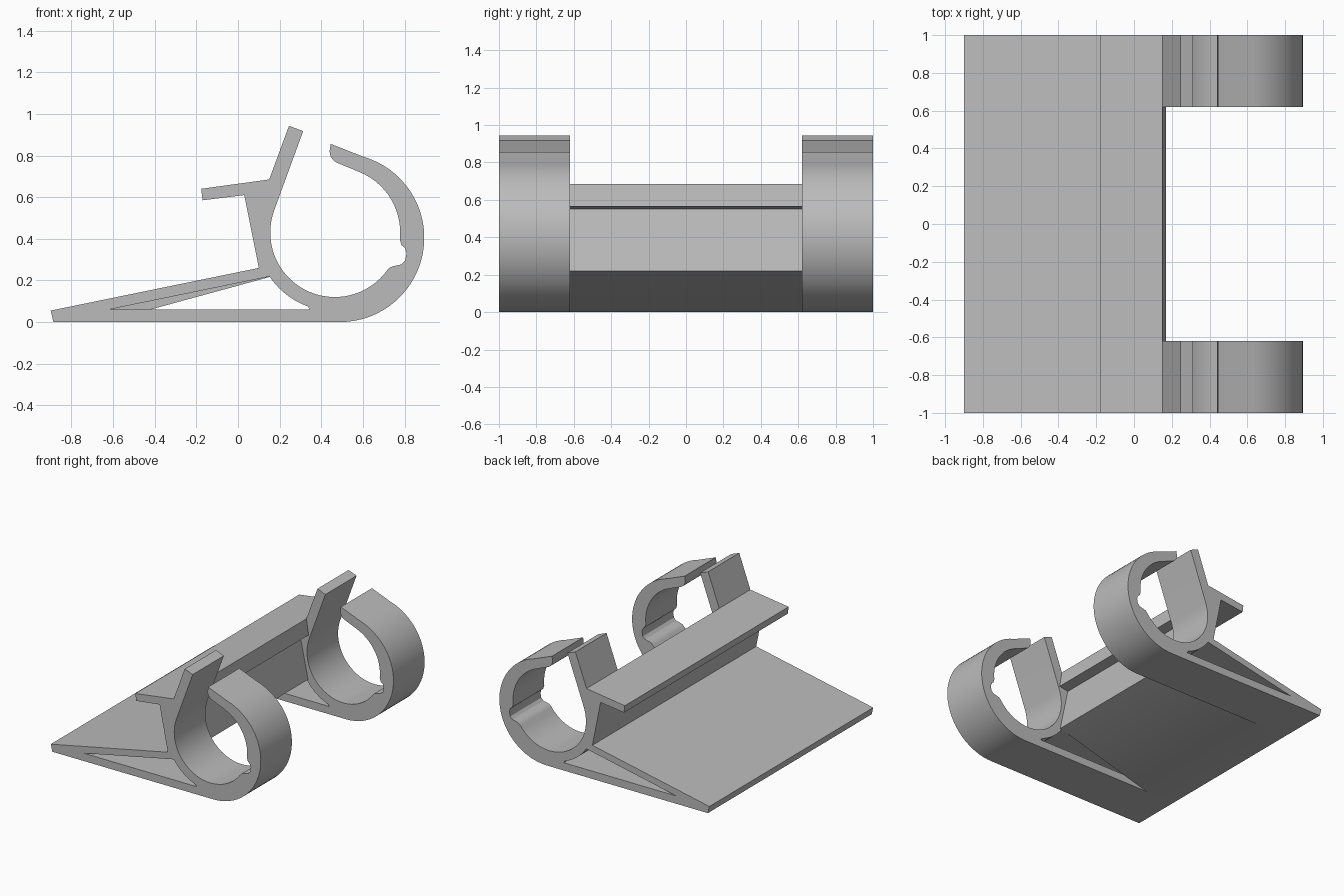
import bpy, bmesh
from math import cos, sin, radians, pi

cube = bpy.data.objects.get("Cube")
if cube:
    bpy.data.objects.remove(cube)

grey = bpy.data.materials.new("plain_grey")
grey.use_nodes = True
colour = (0.5, 0.5, 0.5, 1)
grey.diffuse_color = colour
grey.node_tree.nodes["Principled BSDF"].inputs["Base Color"].default_value = colour


def arc(cx, cz, r, start, end, n):
    """Points along an arc in the xz plane, angles in degrees."""
    angles = [radians(start + (end - start) * i / n) for i in range(n + 1)]
    return [(cx + r * cos(a), cz + r * sin(a)) for a in angles]


def extrude_profile(name, loops, y0, y1):
    """Fill an outline (with optional holes) and extrude it along y."""
    bm = bmesh.new()
    for loop in loops:
        verts = [bm.verts.new((x, y0, z)) for x, z in loop]
        for a, b in zip(verts, verts[1:] + verts[:1]):
            bm.edges.new((a, b))
    bmesh.ops.triangle_fill(bm, use_beauty=True, use_dissolve=False, edges=bm.edges[:])
    result = bmesh.ops.extrude_face_region(bm, geom=bm.faces[:], use_keep_orig=True)
    moved = [v for v in result["geom"] if isinstance(v, bmesh.types.BMVert)]
    bmesh.ops.translate(bm, verts=moved, vec=(0, y1 - y0, 0))
    bmesh.ops.recalc_face_normals(bm, faces=bm.faces[:])
    mesh = bpy.data.meshes.new(name)
    bm.to_mesh(mesh)
    bm.free()
    mesh.materials.append(grey)
    obj = bpy.data.objects.new(name, mesh)
    bpy.context.collection.objects.link(obj)
    bpy.ops.object.select_all(action="DESELECT")
    obj.select_set(True)
    bpy.context.view_layer.objects.active = obj
    bpy.ops.object.shade_smooth_by_angle(angle=pi / 6)


# Shelf and ramp outline shared by the clips and the middle
ramp_and_shelf = [(0.15, 0.685), (-0.177, 0.64), (-0.17, 0.585), (0.03, 0.61),
                  (0.1, 0.26), (-0.9, 0.055), (-0.887, 0)]

# Clip: outer ring, hooked lip, inner ring with a nub, then the flared arm
clip = arc(0.49, 0.405, 0.405, -90, 74, 32)
clip += [(0.445, 0.856)] + arc(0.5, 0.82, 0.06, 180, 245, 5)
clip += arc(0.465, 0.43, 0.314, 67, -6, 14)
clip += [(0.785, 0.37), (0.803, 0.355), (0.81, 0.33), (0.803, 0.295),
         (0.785, 0.277), (0.745, 0.268), (0.73, 0.262)]
clip += arc(0.465, 0.43, 0.31, -36, -200, 32)
clip += [(0.313, 0.917), (0.245, 0.943)] + ramp_and_shelf

# Long wedge opening under the ramp
opening = [(-0.62, 0.06), (0.345, 0.06)] + arc(0.465, 0.43, 0.378, -110, -146, 10)

extrude_profile("front_clip", [clip, opening], -1, -0.62)
extrude_profile("back_clip", [clip, opening], 0.62, 1)

# Middle: shelf, upright wall and ramp
middle = ramp_and_shelf + [(-0.64, 0), (0.165, 0.22), (0.095, 0.55), (0.17, 0.565)]
extrude_profile("middle_shelf_and_ramp", [middle], -0.62, 0.62)
